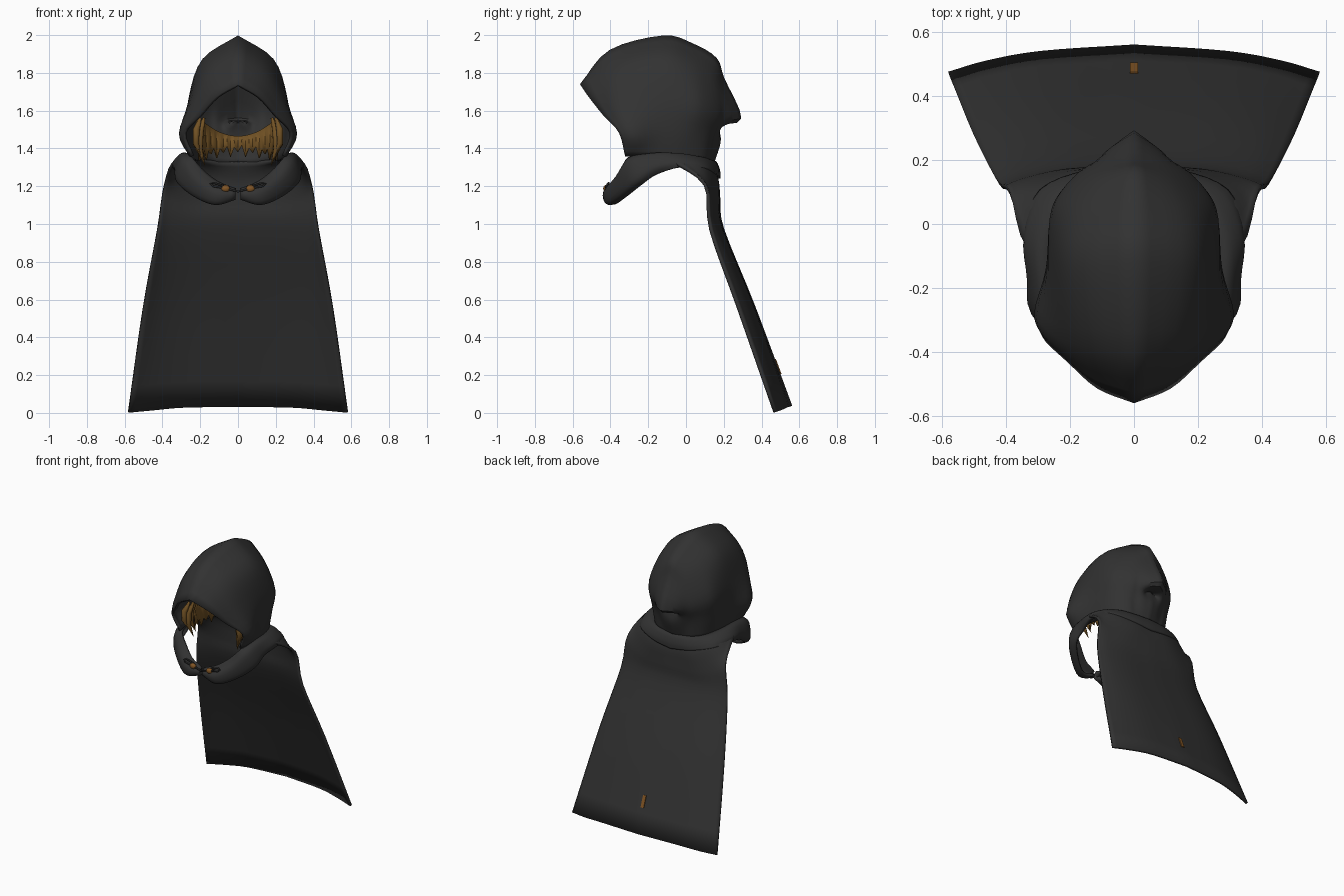
import bpy, bmesh, math
from mathutils import Vector


def material(name, rgb):
    m = bpy.data.materials.new(name)
    m.diffuse_color = (*rgb, 1)
    return m


CLOTH = material("charcoal cloth", (0.032, 0.032, 0.032))
CORD = material("dark cord", (0.018, 0.018, 0.018))
HAIR = material("brown hair", (0.17, 0.085, 0.018))
TOGGLE = material("bronze toggle", (0.22, 0.09, 0.018))


def spline(pts, n):
    """Smooth curve passing through every given point."""
    p = [Vector(q) for q in pts]
    p = [2 * p[0] - p[1]] + p + [2 * p[-1] - p[-2]]
    out = []
    for i in range(1, len(p) - 2):
        a, b, c, d = p[i - 1:i + 3]
        for k in range(n):
            t = k / n
            out.append(0.5 * (2 * b + (c - a) * t + (2 * a - 5 * b + 4 * c - d) * t * t
                              + (3 * b - a - 3 * c + d) * t ** 3))
    return out + [p[-2]]


def finish(ob, mat, angle=40):
    ob.data.materials.append(mat)
    bpy.ops.object.select_all(action='DESELECT')
    ob.select_set(True)
    bpy.context.view_layer.objects.active = ob
    bpy.ops.object.shade_smooth_by_angle(angle=math.radians(angle))
    return ob


def grid_object(name, rows, mat, thick, mirror=True):
    bm = bmesh.new()
    vs = [[bm.verts.new((max(0, v[0]) if mirror else v[0], v[1], v[2])) for v in r] for r in rows]
    for a, b in zip(vs, vs[1:]):
        for i in range(len(a) - 1):
            bm.faces.new((a[i], a[i + 1], b[i + 1], b[i]))
    bmesh.ops.remove_doubles(bm, verts=bm.verts, dist=0.0005)
    me = bpy.data.meshes.new(name)
    bm.to_mesh(me)
    bm.free()
    ob = bpy.data.objects.new(name, me)
    bpy.context.collection.objects.link(ob)
    if mirror:
        m = ob.modifiers.new("mirror", 'MIRROR')
        m.merge_threshold = 0.001
    s = ob.modifiers.new("thickness", 'SOLIDIFY')
    s.thickness = thick
    s.offset = 0
    return finish(ob, mat)


def cloth(name, sections, thick, n=4, m=4):
    """Loft right-hand sections into a smooth sheet and mirror it."""
    cols = [spline(s, m) for s in sections]
    rows = list(zip(*[spline(c, n) for c in zip(*cols)]))
    return grid_object(name, rows, CLOTH, thick)


# Hood: each section runs crown -> neck, from the front rim round to the back
cloth("hood", [
    [(0, -.555, 1.735), (.11, -.51, 1.67), (.2, -.43, 1.57), (.28, -.35, 1.48), (.24, -.32, 1.36)],
    [(0, -.40, 1.915), (.15, -.38, 1.81), (.24, -.35, 1.64), (.305, -.28, 1.48), (.25, -.27, 1.36)],
    [(0, -.12, 1.99), (.18, -.14, 1.87), (.25, -.15, 1.68), (.27, -.15, 1.5), (.25, -.15, 1.35)],
    [(0, .03, 1.95), (.17, .01, 1.84), (.25, .02, 1.65), (.25, 0, 1.5), (.23, -.03, 1.34)],
    [(0, .155, 1.875), (.13, .12, 1.78), (.22, .1, 1.62), (.21, .08, 1.48), (.19, .07, 1.33)],
    [(0, .195, 1.77), (.1, .18, 1.69), (.15, .17, 1.58), (.16, .13, 1.48), (.14, .11, 1.32)],
    [(0, .285, 1.56), (.07, .23, 1.55), (.11, .17, 1.52), (.11, .14, 1.44), (.1, .12, 1.32)],
    [(0, .16, 1.545), (.04, .16, 1.53), (.06, .17, 1.48), (.06, .16, 1.42), (.05, .13, 1.32)],
    [(0, .16, 1.545), (0, .16, 1.53), (0, .17, 1.49), (0, .175, 1.43), (0, .14, 1.32)],
], 0.016)

# Collar: each section runs neck -> lower edge, from the clasp round to the back
cloth("collar", [
    [(.012, -.395, 1.18), (.014, -.42, 1.16), (.016, -.41, 1.14), (.02, -.385, 1.14)],
    [(.1, -.375, 1.215), (.11, -.425, 1.17), (.12, -.415, 1.115), (.12, -.375, 1.115)],
    [(.18, -.335, 1.275), (.21, -.37, 1.23), (.23, -.35, 1.16), (.22, -.31, 1.16)],
    [(.24, -.30, 1.345), (.285, -.30, 1.32), (.315, -.27, 1.235), (.30, -.23, 1.22)],
    [(.25, -.2, 1.36), (.295, -.18, 1.36), (.325, -.17, 1.30), (.31, -.15, 1.27)],
    [(.24, -.06, 1.35), (.285, -.05, 1.365), (.33, -.04, 1.33), (.335, -.03, 1.30)],
    [(.19, .07, 1.34), (.23, .08, 1.345), (.27, .09, 1.32), (.29, .10, 1.29)],
    [(.11, .12, 1.33), (.12, .14, 1.325), (.14, .155, 1.29), (.15, .158, 1.26)],
    [(0, .135, 1.33), (0, .155, 1.32), (0, .17, 1.28), (0, .172, 1.24)],
], 0.022)

# Cape: each section runs centre back -> side edge, from the neck to the hem
cloth("cape", [
    [(0, .13, 1.33), (.1, .115, 1.33), (.19, .06, 1.335), (.25, -.04, 1.35)],
    [(0, .165, 1.23), (.16, .155, 1.25), (.285, .08, 1.32), (.335, -.07, 1.33)],
    [(0, .175, 1.12), (.2, .165, 1.12), (.335, .13, 1.16), (.39, .10, 1.21)],
    [(0, .195, .97), (.22, .185, .97), (.36, .16, .97), (.425, .13, .97)],
    [(0, .36, .56), (.25, .35, .56), (.4, .32, .56), (.5, .275, .56)],
    [(0, .555, .035), (.29, .535, .03), (.46, .505, .015), (.58, .47, .004)],
], 0.016)

# Back hair: a curved curtain inside the hood with a ragged lower edge
N = 36
top, low = [], []
for i in range(N + 1):
    a = math.pi * (i / N - 0.5) * 1.1
    s = math.sin(a)
    x, y = .215 * s, -.17 + .2 * math.cos(a)
    jag = (0, .05, .025, .06)[i % 4]
    top.append((x, y, 1.465 + .10 * s * s))
    low.append((x * .96, y - .01, 1.355 + jag - .02 * s * s))
mid = [((p[0] + q[0]) / 2, (p[1] + q[1]) / 2 + .008 * (-1) ** i, (p[2] + q[2]) / 2)
       for i, (p, q) in enumerate(zip(top, low))]
grid_object("back_hair", [top, mid, low], HAIR, 0.012, mirror=False)


def tube(name, pts, radii, mat, bevel=1.0):
    cu = bpy.data.curves.new(name, 'CURVE')
    cu.dimensions = '3D'
    cu.bevel_depth = bevel
    cu.bevel_resolution = 1
    cu.use_fill_caps = True
    sp = cu.splines.new('POLY')
    sp.points.add(len(pts) - 1)
    for p, co, r in zip(sp.points, pts, radii):
        p.co = (*co, 1)
        p.radius = r
    ob = bpy.data.objects.new(name, cu)
    bpy.context.collection.objects.link(ob)
    cu.materials.append(mat)


for side, tag in ((1, "right"), (-1, "left")):
    # Tapered face-framing locks
    for k, (x, y, z0, z1) in enumerate([(.215, -.29, 1.56, 1.36), (.195, -.27, 1.56, 1.31),
                                        (.205, -.23, 1.55, 1.33), (.215, -.18, 1.54, 1.36)]):
        h = z0 - z1
        pts = [(side * (x + dx), y + dy, z0 - f * h) for f, dx, dy in
               ((0, -.015, .02), (.3, .005, -.01), (.65, .008, -.01), (1, -.02, .01))]
        tube(f"hair_lock_{tag}_{k}", pts, (.008, .02, .018, .001), HAIR)
    # Clasp bead and cord loop
    bpy.ops.mesh.primitive_uv_sphere_add(segments=14, ring_count=8, radius=.022,
                                         location=(side * .066, -.422, 1.187))
    bead = bpy.context.object
    bead.name = f"clasp_bead_{tag}"
    bead.scale = (1.1, .75, .9)
    finish(bead, TOGGLE)
    tube(f"clasp_cord_{tag}",
         [(side * x, y, z) for x, y, z in ((0, -.425, 1.172), (.03, -.425, 1.18), (.07, -.425, 1.19),
                                           (.13, -.422, 1.20), (.145, -.415, 1.212),
                                           (.13, -.41, 1.218), (.07, -.41, 1.20))],
         [1] * 7, CORD, .006)

# Small bronze tab on the lower back of the cape
bpy.ops.mesh.primitive_cube_add(size=1, location=(0, .487, .245),
                                rotation=(math.atan2(.195, .525), 0, 0))
tab = bpy.context.object
tab.name = "cape_tab"
tab.scale = (.024, .008, .085)
finish(tab, TOGGLE)
